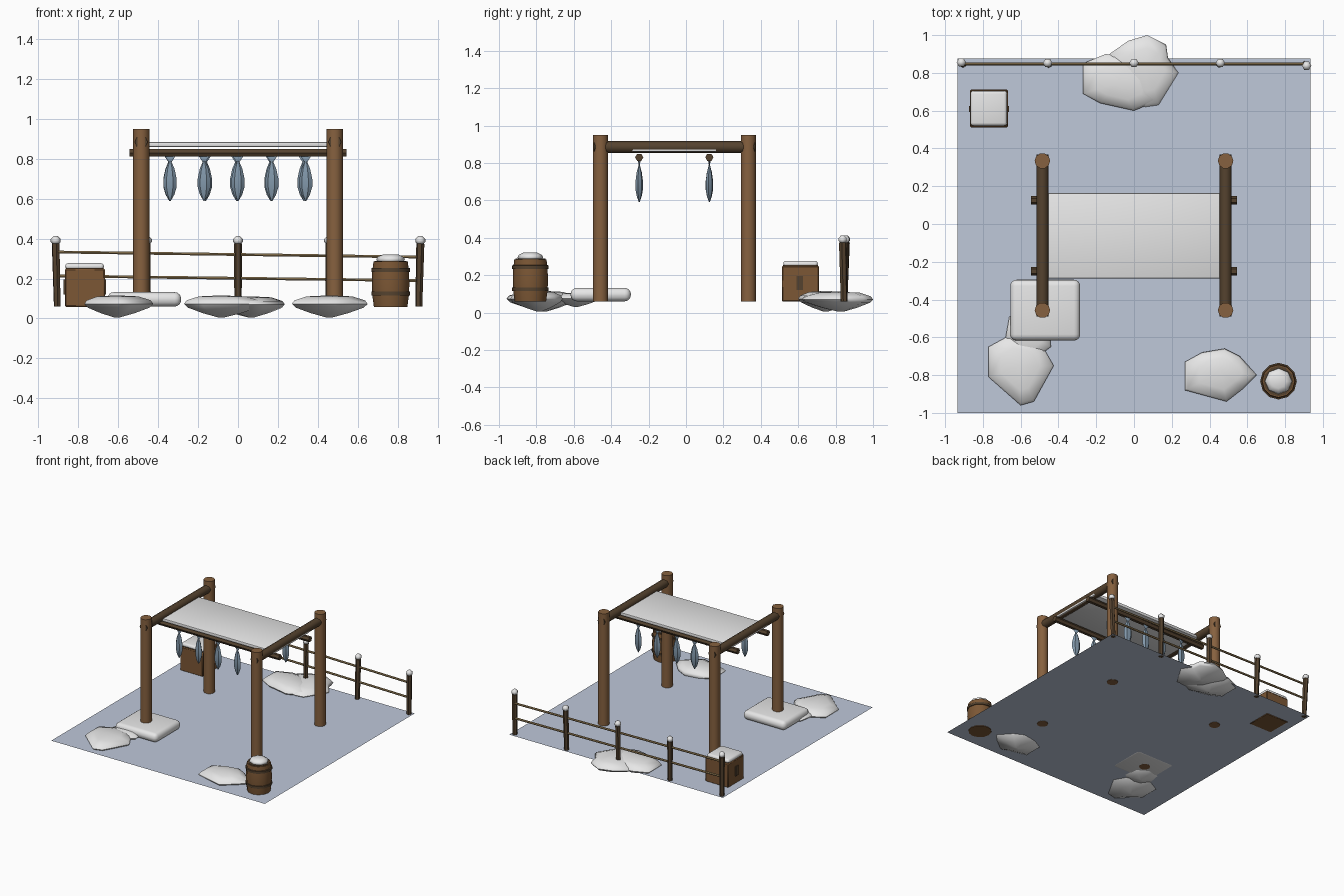
import bpy, bmesh, math, random
from mathutils import Vector

random.seed(4)
if "Cube" in bpy.data.objects:
    bpy.data.objects.remove(bpy.data.objects["Cube"])


def material(name, r, g, b):
    m = bpy.data.materials.new(name)
    m.use_nodes = True
    m.diffuse_color = (r, g, b, 1)
    m.node_tree.nodes["Principled BSDF"].inputs["Base Color"].default_value = (r, g, b, 1)
    return m


snow = material("snow", .8, .8, .8)
ice = material("icy ground", .52, .58, .7)
wood = material("warm wood", .24, .12, .05)
dark_wood = material("dark wood", .09, .055, .028)
crate_wood = material("crate wood", .2, .095, .035)
rope = material("rope", .32, .22, .1)
fish_skin = material("fish skin", .22, .31, .4)


def finish(name, bm, mat, smooth=40):
    """Turn a bmesh into a named object with smooth shading and sharp edges."""
    bmesh.ops.recalc_face_normals(bm, faces=bm.faces)
    mesh = bpy.data.meshes.new(name)
    bm.to_mesh(mesh)
    bm.free()
    mesh.materials.append(mat)
    mesh.shade_smooth()
    mesh.set_sharp_from_angle(angle=math.radians(smooth))
    obj = bpy.data.objects.new(name, mesh)
    bpy.context.collection.objects.link(obj)
    return obj


def loft(name, rings, mat, smooth=40):
    """Skin a stack of point rings and cap both ends."""
    bm = bmesh.new()
    loops = [[bm.verts.new(p) for p in ring] for ring in rings]
    count = len(loops[0])
    for low, high in zip(loops, loops[1:]):
        for i in range(count):
            j = (i + 1) % count
            bm.faces.new((low[i], low[j], high[j], high[i]))
    bm.faces.new(loops[0][::-1])
    bm.faces.new(loops[-1])
    return finish(name, bm, mat, smooth)


def lathe(name, profile, sides, mat, loc, flat=1, smooth=40):
    """Turn a radius and height profile round the upright axis."""
    rings = []
    for r, z in profile:
        turn = [math.tau * i / sides for i in range(sides)]
        rings.append([(r * math.cos(a), r * flat * math.sin(a), z) for a in turn])
    obj = loft(name, rings, mat, smooth)
    obj.location = loc
    return obj


def beam(name, start, end, radius, sides, mat, taper=1):
    """Straight round timber between two points."""
    start, end = Vector(start), Vector(end)
    axis = end - start
    obj = lathe(name, [(radius, 0), (radius * taper, axis.length)], sides, mat, start, smooth=50)
    obj.rotation_euler = axis.to_track_quat('Z', 'Y').to_euler()
    return obj


def box(name, low, high, mat, bevel=0.0, segments=3):
    """Box between two corners, with rounded edges."""
    low, high = Vector(low), Vector(high)
    bm = bmesh.new()
    bmesh.ops.create_cube(bm, size=1)
    for v in bm.verts:
        v.co = Vector(c * s for c, s in zip(v.co, high - low)) + (low + high) / 2
    if bevel:
        bmesh.ops.bevel(bm, geom=bm.edges[:], offset=bevel, segments=segments,
                        affect='EDGES', profile=0.5)
    return finish(name, bm, mat)


def drift(name, outline, top=.115, bottom=.005):
    """Flattened lump of snow lofted from its plan outline."""
    cx = sum(x for x, y in outline) / len(outline)
    cy = sum(y for x, y in outline) / len(outline)
    layers = [(.08, 0), (.5, .2), (.9, .45), (1, .62), (.93, .78), (.6, .96), (.1, 1)]
    rings = [[(cx + (x - cx) * k, cy + (y - cy) * k, bottom + (top - bottom) * t)
              for x, y in outline] for k, t in layers]
    return loft(name, rings, snow, 60)


# Ground sheet
G = .062
bm = bmesh.new()
bm.faces.new([bm.verts.new((x, y, G)) for x, y in
              ((-.935, -1), (.935, -1), (.935, .875), (-.935, .875))])
finish("ground", bm, ice)

# Rack frame: four posts, two side beams, two hanging rails
for side, x in (("right", -.485), ("left", .485)):
    for end, y in (("front", -.457), ("back", .334)):
        beam(f"{side}_{end}_post", (x, y, G - .003), (x, y, .95), .041, 10, wood)
    beam(f"{side}_top_beam", (x, -.491, .885), (x, .368, .885), .032, 8, dark_wood)

for row, y in (("front", -.25), ("back", .125)):
    beam(f"{row}_hanging_rail", (-.545, y, .83), (.545, y, .83), .022, 6, dark_wood)
    # Fish hung by the tail
    for i in range(5):
        x = (i - 2) * .17 + (random.uniform(-.012, .012) if row == "back" else 0)
        parts = [
            lathe(f"{row}_fish_body", [(.003, 0), (.021, .03), (.033, .07), (.033, .11),
                                       (.022, .16), (.005, .2)], 6, fish_skin, (x, y, .59), .6),
            lathe(f"{row}_fish_tail", [(.006, 0), (.027, .032), (.018, .036)], 6,
                  fish_skin, (x, y, .782), .2),
        ]
        twist = random.uniform(-.25, .25)
        for part in parts:
            part.rotation_euler.z = twist

# Snow covered roof sheet
box("roof_sheet", (-.512, -.288, .86), (.512, .163, .885), snow, .006, 2)

# Snow slab and drifts
box("snow_slab", (-.655, -.617, G - .002), (-.285, -.295, .132), snow, .033, 4)
drift("front_right_drift", [(-.77, -.81), (-.77, -.65), (-.66, -.59), (-.5, -.62),
                            (-.425, -.75), (-.53, -.94), (-.6, -.96)])
drift("slab_drift", [(-.68, -.6), (-.66, -.49), (-.55, -.46), (-.45, -.52),
                     (-.44, -.65), (-.52, -.71), (-.63, -.69)], .105, .03)
drift("front_left_drift", [(.27, -.88), (.27, -.73), (.36, -.68), (.48, -.66),
                           (.56, -.7), (.65, -.8), (.58, -.87), (.49, -.94)])
drift("back_drift", [(-.27, .69), (-.27, .85), (-.15, .9), (-.02, .88),
                     (.09, .77), (.12, .65), (0, .6), (-.18, .64)])
drift("back_side_drift", [(-.13, .9), (-.03, .97), (.07, 1), (.17, .95), (.18, .88),
                          (.235, .8), (.13, .63), (.06, .62), (-.08, .72)], .11)

# Barrel with hoops, lid and snow cap
spot = (.765, -.832, 0)
lathe("barrel", [(.084, G - .004), (.092, .12), (.094, .175), (.092, .235),
                 (.086, .285)], 12, crate_wood, spot)
for z in (.125, .243):
    lathe("barrel_hoop", [(.09, z - .011), (.097, z - .009), (.097, z + .009),
                          (.09, z + .011)], 12, dark_wood, spot)
lathe("barrel_lid", [(.08, .28), (.08, .288)], 12, dark_wood, spot)
lathe("barrel_snow", [(.06, .28), (.072, .294), (.066, .308), (.04, .32)], 8, snow, spot, .95, 70)

# Crate with side grips and snow cap
box("crate", (-.868, .512, G - .004), (-.667, .712, .25), crate_wood, .006, 1)
box("crate_lid", (-.862, .518, .245), (-.673, .706, .254), dark_wood)
for x in (-.87, -.665):
    box("crate_grip", (x - .004, .592, .12), (x + .004, .625, .196), dark_wood)
box("crate_snow", (-.866, .52, .243), (-.672, .705, .277), snow, .016)

# Fence: leaning posts with snow caps and two sloping ropes
for i in range(5):
    x = (i - 2) * .453
    lean = (.004 * (i - 2), random.uniform(-.012, .012))
    top = (x + lean[0], .845 + lean[1], .375)
    beam("fence_post", (x, .845, G - .002), top, .018, 6, dark_wood, 1.15)
    cap = lathe("fence_post_cap", [(.012, 0), (.025, .014), (.025, .028), (.01, .043)],
                6, snow, (top[0], top[1], .37), 1, 70)
for left, right in ((.333, .308), (.213, .19)):
    beam("fence_rope", (-.91, .848, left), (.91, .848, right), .008, 6, rope)
